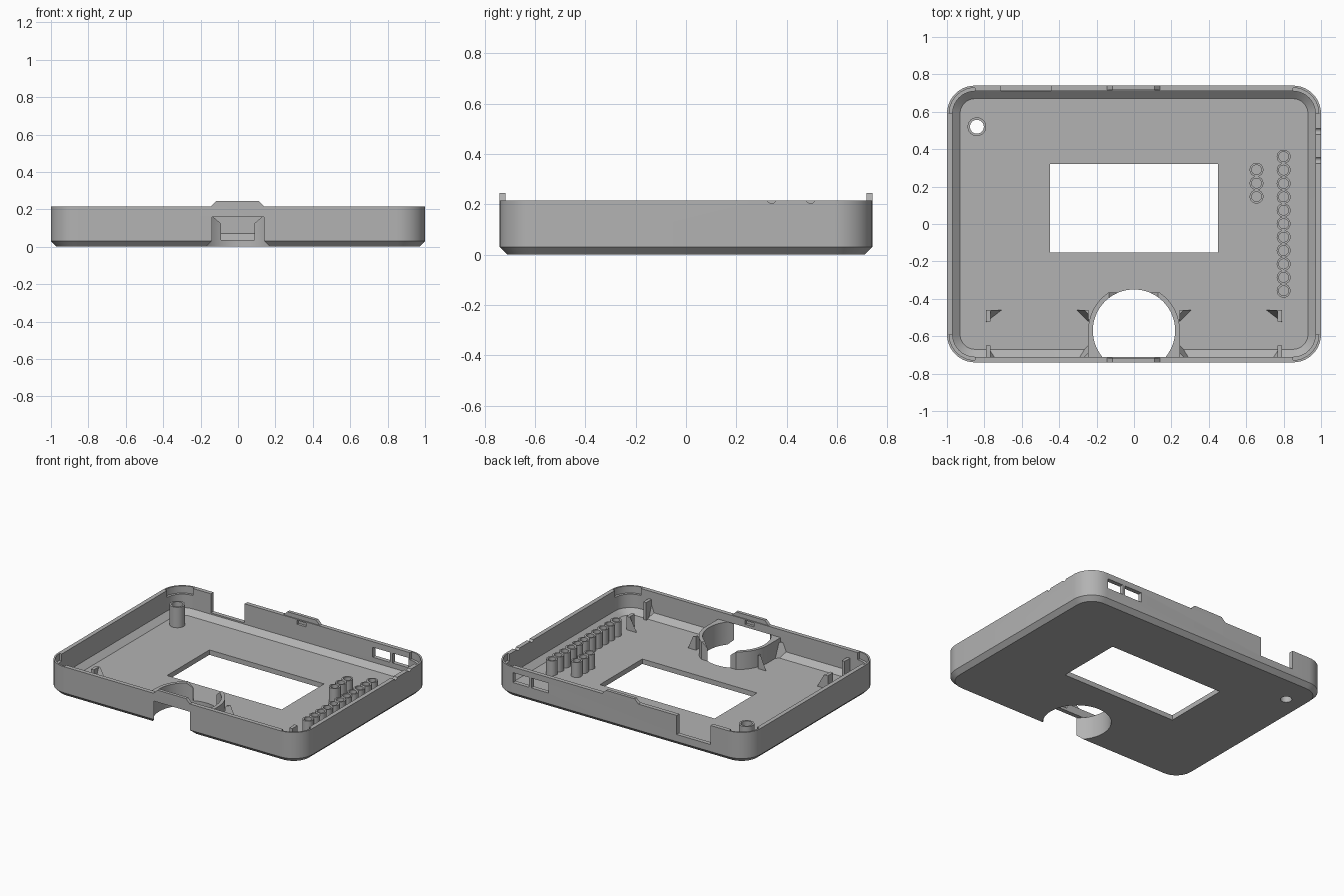
import bpy, bmesh, math

if "Cube" in bpy.data.objects:
    bpy.data.objects.remove(bpy.data.objects["Cube"])

grey = bpy.data.materials.new("plain_grey")
grey.diffuse_color = (0.45, 0.45, 0.45, 1)
grey.use_nodes = True
grey.node_tree.nodes["Principled BSDF"].inputs["Base Color"].default_value = grey.diffuse_color


def finish(name, bm):
    bmesh.ops.recalc_face_normals(bm, faces=bm.faces)
    me = bpy.data.meshes.new(name)
    bm.to_mesh(me)
    bm.free()
    me.materials.append(grey)
    ob = bpy.data.objects.new(name, me)
    bpy.context.collection.objects.link(ob)
    return ob


def loft(name, loops, closed=False):
    """Skin a stack of point loops; cap the ends, or join last loop to first."""
    bm = bmesh.new()
    rings = [[bm.verts.new(p) for p in lp] for lp in loops]
    pairs = list(zip(rings, rings[1:]))
    if closed:
        pairs.append((rings[-1], rings[0]))
    else:
        bm.faces.new(rings[0])
        bm.faces.new(rings[-1])
    for a, b in pairs:
        n = len(a)
        for i in range(n):
            j = (i + 1) % n
            bm.faces.new((a[i], a[j], b[j], b[i]))
    return finish(name, bm)


def prism(name, pts, z0, z1):
    return loft(name, [[(x, y, z) for x, y in pts] for z in (z0, z1)])


def prism_y(name, pts, y0, y1):
    return loft(name, [[(x, y, z) for x, z in pts] for y in (y0, y1)])


def box(name, x0, x1, y0, y1, z0, z1):
    return prism(name, [(x0, y0), (x1, y0), (x1, y1), (x0, y1)], z0, z1)


def arc(cx, cy, r, a0, a1, n):
    return [(cx + r * math.cos(math.radians(a0 + (a1 - a0) * i / n)),
             cy + r * math.sin(math.radians(a0 + (a1 - a0) * i / n))) for i in range(n + 1)]


def circle(cx, cy, r, n=32):
    return arc(cx, cy, r, 0, 360, n)[:-1]


def rounded(inset):
    """Plan outline of the case, moved inwards."""
    r = 0.15 - inset
    pts = []
    for sx, sy, a in ((1, 1, 0), (-1, 1, 90), (-1, -1, 180), (1, -1, 270)):
        pts += arc(sx * 0.85, sy * 0.59, r, a, a + 90, 10)
    return pts


def tube(name, cx, cy, r_out, r_in, z0, z1, n=24):
    return loft(name, [[(x, y, z) for x, y in circle(cx, cy, r, n)]
                       for r, z in ((r_out, z0), (r_out, z1), (r_in, z1), (r_in, z0))], closed=True)


def boolean(ob, cutter, op='DIFFERENCE'):
    m = ob.modifiers.new("cut", 'BOOLEAN')
    m.operation = op
    m.solver = 'EXACT'
    m.object = cutter
    bpy.context.view_layer.objects.active = ob
    bpy.ops.object.modifier_apply(modifier=m.name)
    bpy.data.objects.remove(cutter)


# Tray: chamfered outside, thin walls, chamfered inner floor edge
shell = loft("case_shell", [[(x, y, z) for x, y in rounded(i)] for i, z in (
    (0.03, 0), (0, 0.03), (0, 0.215), (0.03, 0.215), (0.03, 0.07), (0.07, 0.035))])

# Thinner wall tops at the four corners
for sx in (-1, 1):
    for sy in (-1, 1):
        corner = prism("corner_rebate", rounded(0.012), 0.165, 0.3)
        xs, ys = sorted((sx * 0.85, sx * 1.1)), sorted((sy * 0.59, sy * 0.9))
        boolean(corner, box("corner_zone", *xs, *ys, 0.1, 0.4), 'INTERSECT')
        boolean(shell, corner)

# Screen window, front round opening, screw hole
boolean(shell, box("window_cut", -0.45, 0.45, -0.153, 0.322, -0.1, 0.1))
boolean(shell, prism("round_cut", circle(0, -0.57, 0.22, 64), -0.1, 0.16))
boolean(shell, prism("screw_cut", circle(-0.84, 0.52, 0.037), -0.1, 0.1))
# Rear notch and the two port slots
boolean(shell, box("notch_cut", -0.71, -0.445, 0.69, 0.8, 0.08, 0.3))
boolean(shell, box("port_cut", 0.56, 0.695, 0.69, 0.8, 0.105, 0.175))
boolean(shell, box("port_cut", 0.715, 0.84, 0.69, 0.8, 0.105, 0.175))
# Latch recesses on the inside of front and back walls
for s in (-1, 1):
    ys = sorted((s * 0.69, s * 0.728))
    boolean(shell, box("latch_cut", -0.035, 0.035, *ys, 0.18, 0.207))
# Small dips in the right rim
for y in (0.34, 0.495):
    dip = loft("dip_cut", [[(x, y + a, 0.221 + b) for a, b in circle(0, 0, 0.018, 16)]
                           for x in (0.95, 1.05)])
    boolean(shell, dip)

# Raised rim tabs, front and back
for label, s in (("front", -1), ("back", 1)):
    prism_y(label + "_rim_tab", [(-0.145, 0.215), (0.14, 0.215), (0.11, 0.245), (-0.115, 0.245)],
            s * 0.717, s * 0.74)

# Collar around the round opening, split at the back
collar = prism("opening_collar", [(-0.245, -0.715), (0.245, -0.715)]
               + arc(0, -0.57, 0.245, 0, 56, 12) + arc(0, -0.57, 0.245, 124, 180, 12), 0.03, 0.16)
boolean(collar, prism("collar_hole", circle(0, -0.57, 0.22, 64), -0.1, 0.3))
boolean(collar, prism_y("collar_gap", [(-0.092, 0.0), (0.088, 0.0), (0.088, 0.125), (0.135, 0.165),
                                       (0.135, 0.3), (-0.139, 0.3), (-0.139, 0.165), (-0.092, 0.125)],
                        -0.5, -0.3))

# Screw boss and rows of small tubular pegs
boss = tube("screw_boss", -0.84, 0.52, 0.05, 0.037, 0.03, 0.18, 32)
pegs = [tube("peg", 0.8, 0.36 - 0.0717 * i, 0.037, 0.026, 0.03, 0.14) for i in range(11)]
pegs += [tube("peg", 0.655, 0.29 - 0.0717 * i, 0.037, 0.026, 0.03, 0.14) for i in range(3)]

# Corner brackets of the two side holders


def bracket(cx, cy, dx, dy):
    def tri(k, z):
        return [(cx, cy, z), (cx + dx * k, cy, z), (cx, cy + dy * k, z)]
    loft("holder_bracket", [tri(1, 0.03), tri(0.35, 0.13)])


for s in (-1, 1):
    bracket(s * 0.79, -0.46, -s * 0.085, -0.065)
    bracket(s * 0.79, -0.712, -s * 0.06, 0.06)
    bracket(s * 0.243, -0.46, s * 0.065, -0.065)
    bracket(s * 0.243, -0.712, s * 0.065, 0.065)
    xs = sorted((s * 0.79, s * 0.767))
    box("holder_post", *xs, -0.52, -0.46, 0.03, 0.13)
    box("holder_post", *xs, -0.712, -0.65, 0.03, 0.16)

# Smooth the round surfaces only
for ob in [shell, collar, boss] + pegs:
    bpy.ops.object.select_all(action='DESELECT')
    ob.select_set(True)
    bpy.context.view_layer.objects.active = ob
    bpy.ops.object.shade_smooth_by_angle(angle=math.radians(25))
